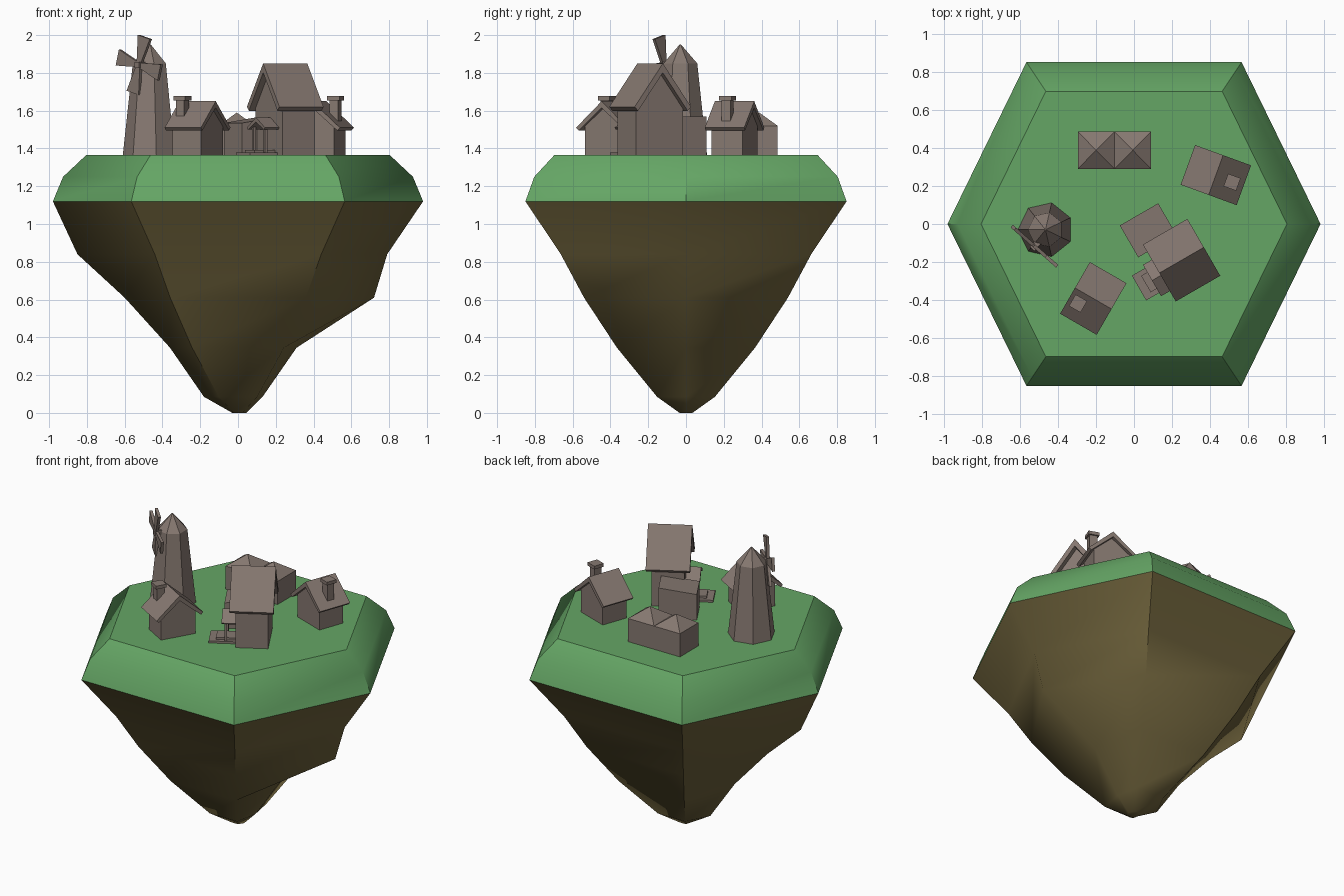
import bpy, bmesh, math
from mathutils import Vector, Matrix

if "Cube" in bpy.data.objects:
    bpy.data.objects.remove(bpy.data.objects["Cube"])

G = 1.365  # ground level


def material(name, rgb):
    m = bpy.data.materials.new(name)
    m.diffuse_color = (*rgb, 1)
    m.use_nodes = True
    m.node_tree.nodes["Principled BSDF"].inputs["Base Color"].default_value = m.diffuse_color
    return m


GRASS = material("grass", (0.13, 0.38, 0.13))
ROCK = material("rock", (0.16, 0.125, 0.045))
STONE = material("stone", (0.24, 0.19, 0.165))


def make(name, verts, faces, mat=STONE, loc=(0, 0), deg=0):
    me = bpy.data.meshes.new(name)
    me.from_pydata(verts, [], faces)
    bm = bmesh.new()
    bm.from_mesh(me)
    bmesh.ops.recalc_face_normals(bm, faces=bm.faces)
    bm.to_mesh(me)
    bm.free()
    ob = bpy.data.objects.new(name, me)
    bpy.context.collection.objects.link(ob)
    ob.location = (*loc, 0)
    ob.rotation_euler.z = math.radians(deg)
    me.materials.append(mat)
    return ob


def loft(name, rings, mat=STONE, **kw):
    """Skin a stack of equal-sized rings and cap both ends."""
    n = len(rings[0])
    verts = [p for r in rings for p in r]
    faces = [(k * n + i, k * n + (i + 1) % n, (k + 1) * n + (i + 1) % n, (k + 1) * n + i)
             for k in range(len(rings) - 1) for i in range(n)]
    faces += [tuple(range(n)), tuple(range(len(verts) - n, len(verts)))]
    return make(name, verts, faces, mat, **kw)


def prism(name, profile, u0, u1, **kw):
    """Extrude a (v, z) profile along local x."""
    return loft(name, [[(u, v, z) for v, z in profile] for u in (u0, u1)], **kw)


def box(name, u0, u1, v0, v1, z0, z1, **kw):
    return prism(name, [(v0, z0), (v1, z0), (v1, z1), (v0, z1)], u0, u1, **kw)


def gable_roof(name, u0, u1, vc, s, ze, zr, t, **kw):
    """Chevron roof with thickness t; ze is the upper eave height."""
    prof = [(-s, ze), (0, zr), (s, ze), (s - t * .6, ze - t * .6),
            (0, zr - t * 1.4), (-s + t * .6, ze - t * .6)]
    prism(name, [(v + vc, z) for v, z in prof], u0, u1, **kw)


def house(name, l, w, roof_l, roof_w, ze, zr, t, **kw):
    slope = (zr - ze) / (roof_w / 2)
    zp = zr - t * 1.2
    zw = zp - slope * w / 2
    prism(name + "_walls", [(-w/2, G - .01), (w/2, G - .01), (w/2, zw), (0, zp), (-w/2, zw)],
          -l/2, l/2, **kw)
    gable_roof(name + "_roof", -roof_l/2, roof_l/2, 0, roof_w/2, ze, zr, t, **kw)


def smooth(ob, deg):
    bpy.ops.object.select_all(action='DESELECT')
    ob.select_set(True)
    bpy.context.view_layer.objects.active = ob
    bpy.ops.object.shade_smooth_by_angle(angle=math.radians(deg))


def hexagon(z, xl, xr, k):
    a, b = .565 * k, .85 * k
    return [(xr, 0, z), (a, b, z), (-a, b, z), (-xl, 0, z), (-a, -b, z), (a, -b, z)]


# Floating island: grass cap and tapering rock
grass = loft("grass_cap", [hexagon(z, .98 * k, .98 * k, k)
                           for z, k in ((1.12, 1), (1.25, .945), (G, .82))], GRASS)
rock = loft("island_rock", [hexagon(*r) for r in (
    (0, .03, .045, .04), (.085, .18, .13, .18), (.345, .36, .31, .43),
    (.61, .60, .72, .635), (.84, .85, .79, .78), (1.12, .98, .98, 1))], ROCK)
smooth(grass, 45)
smooth(rock, 50)

# Main house with side wing
H = dict(loc=(.25, -.19), deg=30)
house("main_house", .20, .285, .27, .345, 1.62, 1.85, .035, **H)
prism("side_wing", [(-.043, G - .01), (.19, G - .01), (.19, 1.535), (-.043, 1.57)],
      .127, .32, loc=H["loc"], deg=120)

# Porch: steps, posts and small gabled canopy
box("porch_lower_step", -.267, -.09, -.09, .06, G - .01, 1.379, **H)
box("porch_upper_step", -.225, -.09, -.065, .035, 1.375, 1.393, **H)
for i, v in enumerate((-.075, .045)):
    box(f"porch_post_{i}", -.172, -.157, v - .008, v + .008, 1.37, 1.525, **H)
gable_roof("porch_canopy", -.188, -.09, -.015, .095, 1.51, 1.565, .018, **H)

# Two cottages with chimneys
for i, (loc, deg, ch) in enumerate((((-.214, -.391), -30, (-.056, -.063)),
                                    ((.43, .257), 70, (-.006, -.093)))):
    F = dict(loc=loc, deg=deg)
    n = f"cottage_{i}"
    house(n, .175, .23, .222, .313, 1.51, 1.65, .025, **F)
    u, v = ch
    for part, r, z0, z1 in (("chimney", .025, 1.53, 1.665), ("chimney_cap", .035, 1.655, 1.677)):
        box(f"{n}_{part}", u - r, u + r, v - r, v + r, z0, z1, **F)

# Barn with two pyramid roofs
box("barn_walls", -.295, .09, .29, .485, G - .01, 1.52)
for i, x in enumerate((-.295, -.1025)):
    x1 = x + .1925
    make(f"barn_roof_{i}", [(x, .29, 1.52), (x1, .29, 1.52), (x1, .485, 1.52), (x, .485, 1.52),
                            (x + .096, .3875, 1.59)],
         [(0, 1, 4), (1, 2, 4), (2, 3, 4), (3, 0, 4), (0, 1, 2, 3)])


# Windmill: seven-sided tower and pointed cap
def heptagon(z, r):
    return [(r * math.cos(math.pi + i * math.tau / 7),
             r * math.sin(math.pi + i * math.tau / 7), z) for i in range(7)]


loft("windmill_tower", [heptagon(G - .01, .146), heptagon(1.85, .092)], loc=(-.465, -.03))
loft("windmill_cap", [heptagon(1.85, .092), heptagon(1.95, .004)], loc=(-.465, -.03))

# Sails and hub, local -y faces outward
S = dict(loc=(-.522, -.116), deg=-41.5)
HUB = Vector((0, 0, 1.842))
box("windmill_axle", -.016, .016, -.02, .06, HUB.z - .016, HUB.z + .016, **S)
for i in range(4):
    rot = Matrix.Rotation(math.radians(15 + 90 * i), 4, 'Y')
    shape = [(-.012, 0), (.012, 0), (.044, .153), (-.044, .153)]
    loft(f"windmill_sail_{i}", [[tuple(HUB + rot @ Vector((x, y, z))) for x, z in shape]
                                for y in (-.01, .008)], **S)
